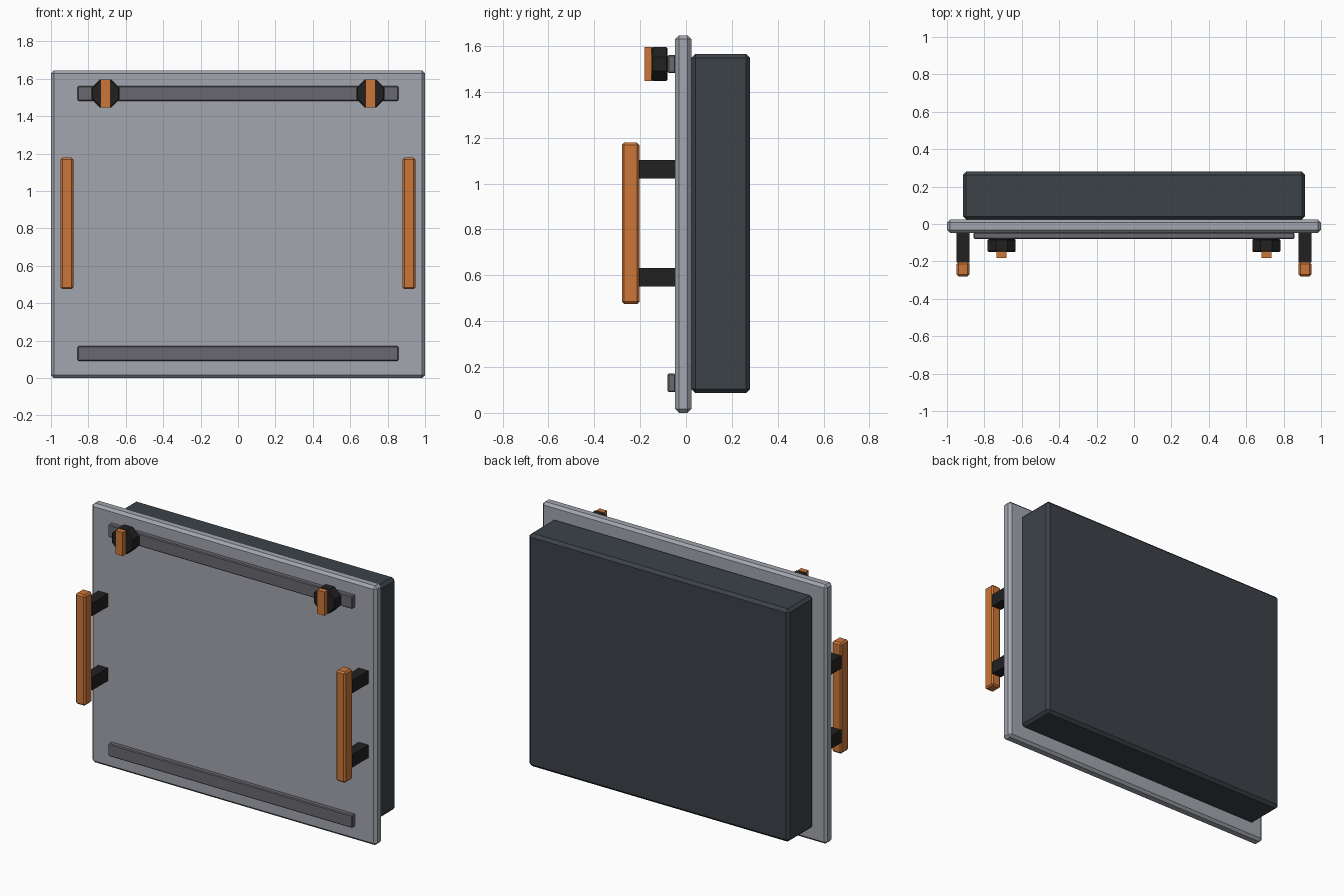
import bpy
import math
from mathutils import Vector

cube = bpy.data.objects.get("Cube")
if cube:
    bpy.data.objects.remove(cube, do_unlink=True)


def material(name, r, g, b):
    mat = bpy.data.materials.new(name)
    mat.use_nodes = True
    mat.diffuse_color = (r, g, b, 1)
    mat.node_tree.nodes["Principled BSDF"].inputs["Base Color"].default_value = (r, g, b, 1)
    return mat


panel_grey = material("panel grey", 0.36, 0.38, 0.42)
trim_grey = material("trim grey", 0.14, 0.14, 0.16)
slate = material("dark slate", 0.045, 0.055, 0.065)
black = material("rubber black", 0.015, 0.015, 0.015)
orange = material("grip orange", 0.60, 0.18, 0.04)


def finish(obj, name, mat, bevel):
    obj.name = name
    obj.data.materials.append(mat)
    if bevel:
        mod = obj.modifiers.new("Chamfer", "BEVEL")
        mod.width = bevel
        mod.segments = 1
        mod.limit_method = "ANGLE"
        mod.angle_limit = math.radians(50)
    return obj


def box(name, xs, ys, zs, mat, bevel=0.0):
    """Chamfered box between the given limits on each axis."""
    low, high = (Vector(c) for c in zip(xs, ys, zs))
    bpy.ops.mesh.primitive_cube_add(size=1, location=(low + high) / 2)
    obj = bpy.context.object
    for v in obj.data.vertices:
        v.co = v.co * (high - low)
    return finish(obj, name, mat, bevel)


# Door panel and the deep body behind it
box("front_panel", (-1, 1), (-0.047, 0.023), (0, 1.645), panel_grey, 0.016)
box("rear_body", (-0.915, 0.915), (0.023, 0.28), (0.087, 1.565), slate, 0.018)

# Horizontal trim strips
for name, z in (("lower_strip", 0.131), ("upper_strip", 1.521)):
    box(name, (-0.857, 0.857), (-0.08, -0.045), (z - 0.04, z + 0.04), trim_grey, 0.005)

for side, s in (("left", 1), ("right", -1)):
    # Upright grip on two stand-off posts
    x = 0.914 * s
    xs = (x - 0.034, x + 0.034)
    box(side + "_handle", xs, (-0.28, -0.203), (0.475, 1.178), orange, 0.01)
    for part, z in (("lower", 0.591), ("upper", 1.062)):
        box(f"{side}_{part}_post", xs, (-0.205, -0.045), (z - 0.041, z + 0.041), black)

    # Eight-sided knob with a raised pointer
    x = 0.708 * s
    bpy.ops.mesh.primitive_cylinder_add(
        vertices=8, radius=0.075 / math.cos(math.pi / 8), depth=0.07,
        location=(x, -0.115, 1.521), rotation=(math.pi / 2, 0, 0))
    knob = bpy.context.object
    corner = knob.data.vertices[0].co
    if min(abs(corner.x), abs(corner.y)) < 0.01:
        knob.rotation_euler = (math.pi / 2, math.pi / 8, 0)
    finish(knob, side + "_knob", black, 0.006)
    box(side + "_knob_pointer", (x - 0.026, x + 0.026), (-0.182, -0.148),
        (1.446, 1.596), orange)
